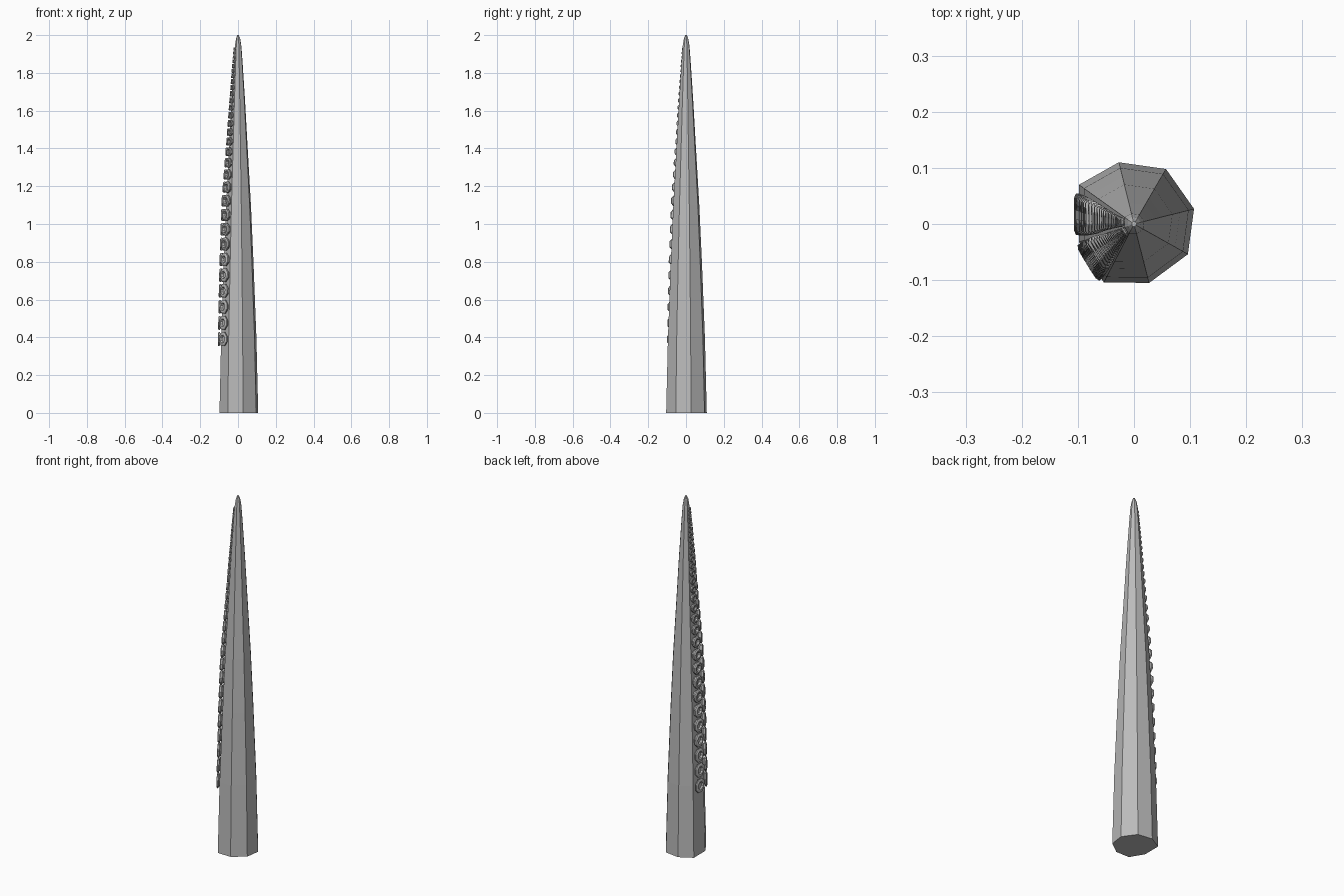
import bpy, bmesh, math
from mathutils import Vector, Matrix

cube = bpy.data.objects.get("Cube")
if cube:
    bpy.data.objects.remove(cube, do_unlink=True)

grey = bpy.data.materials.new("plain grey")
grey.use_nodes = True
colour = (0.5, 0.5, 0.5, 1)
grey.diffuse_color = colour
grey.node_tree.nodes["Principled BSDF"].inputs["Base Color"].default_value = colour

# Irregular eight-sided section and taper (height, scale)
SECTION = [Vector(p) for p in (
    (-.027, .11), (-.098, .07), (-.098, -.032), (-.054, -.104),
    (.027, -.105), (.096, -.054), (.107, .027), (.057, .098))]
TAPER = [(0, 1), (.4, .91), (.8, .765), (1.1, .64), (1.4, .48), (1.65, .35),
         (1.85, .23), (1.94, .17), (1.98, .11), (2, .04)]


def lerp(table, z):
    for (z0, a), (z1, b) in zip(table, table[1:]):
        if z <= z1:
            return a + (b - a) * (z - z0) / (z1 - z0)
    return table[-1][1]


def finish(name, bm):
    bmesh.ops.recalc_face_normals(bm, faces=bm.faces)
    mesh = bpy.data.meshes.new(name)
    bm.to_mesh(mesh)
    bm.free()
    mesh.materials.append(grey)
    obj = bpy.data.objects.new(name, mesh)
    bpy.context.collection.objects.link(obj)


def loft(bm, rings):
    rings = [[bm.verts.new(p) for p in ring] for ring in rings]
    for a, b in zip(rings, rings[1:]):
        for i in range(len(a)):
            j = (i + 1) % len(a)
            bm.faces.new((a[i], a[j], b[j], b[i]))
    bm.faces.new(rings[0][::-1])
    bm.faces.new(rings[-1])


# Tapering arm
bm = bmesh.new()
loft(bm, [[(p.x * s, p.y * s, z) for p in SECTION] for z, s in TAPER])
finish("tentacle_arm", bm)

# Sucker cup: radius factor, height factor
CUP = [(.7, -.5), (.75, .2), (1, .45), (1, .8), (.8, 1), (.55, 1), (.4, .5)]
RADIUS = [(0, .042), (.4, .04), (.8, .038), (1.15, .033), (1.5, .021), (1.95, .008)]
LIFT = [(0, .014), (.4, .017), (.7, .022), (1.1, .026), (1.5, .015), (1.95, .006)]


def sucker_row(name, a, b):
    bm = bmesh.new()
    z = .39
    while z < 1.94:
        s, ds = lerp(TAPER, z), lerp(TAPER, z + .03)
        r, lift = lerp(RADIUS, z), lerp(LIFT, z)
        mid = (a + b) / 2
        along = (b - a).to_3d().normalized()
        up = Vector((mid.x * (ds - s), mid.y * (ds - s), .03)).normalized()
        out = along.cross(up).normalized()
        if out.dot(mid.to_3d()) < 0:
            out.negate()
        centre = Vector((mid.x * s, mid.y * s, z))
        rings = []
        for k, h in CUP:
            rings.append([centre + out * (h * lift) + k * r * (
                along * math.cos(t) + up * math.sin(t))
                for t in (math.tau * (i + .5) / 8 for i in range(8))])
        loft(bm, rings)
        z += r * 2.15
    finish(name, bm)


# Two rows of suckers on neighbouring facets
sucker_row("rear_sucker_row", SECTION[1], SECTION[2])
sucker_row("front_sucker_row", SECTION[2], SECTION[3])
